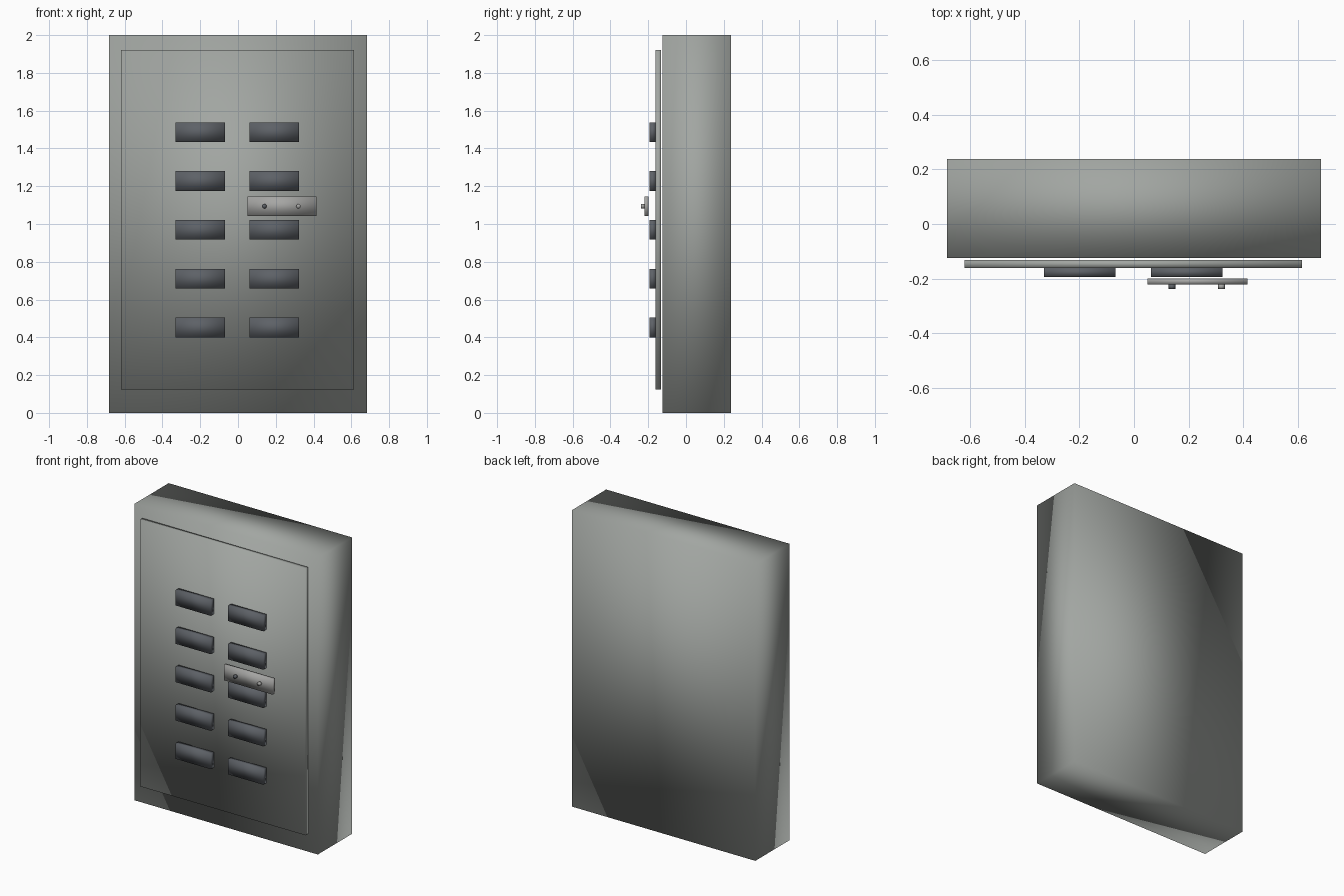
import bpy
import math

cube = bpy.data.objects.get("Cube")
if cube:
    bpy.data.objects.remove(cube, do_unlink=True)


def material(name, color):
    mat = bpy.data.materials.new(name)
    mat.use_nodes = True
    mat.diffuse_color = (*color, 1)
    mat.node_tree.nodes["Principled BSDF"].inputs["Base Color"].default_value = (*color, 1)
    return mat


steel = material("grey green steel", (0.36, 0.38, 0.36))
dark = material("dark slate", (0.11, 0.12, 0.135))
light = material("light grey metal", (0.38, 0.38, 0.37))


def finish(obj, name, mat):
    obj.name = name
    obj.data.materials.append(mat)
    for face in obj.data.polygons:
        face.use_smooth = True
    return obj


def box(name, x, y, z, mat):
    """Box spanning the (min, max) ranges, softly shaded across its corners."""
    bpy.ops.mesh.primitive_cube_add(size=1)
    obj = bpy.context.object
    for v in obj.data.vertices:
        v.co = [r[0] if c < 0 else r[1] for c, r in zip(v.co, (x, y, z))]
    return finish(obj, name, mat)


# Cabinet and door
box("cabinet_body", (-0.683, 0.683), (-0.125, 0.237), (0, 2), steel)
box("door_panel", (-0.619, 0.615), (-0.161, -0.132), (0.125, 1.922), steel)

# Two columns of vent slats
for side, x in (("right", -0.199), ("left", 0.193)):
    for row in range(5):
        z = 0.452 + row * 0.2585
        box(f"vent_slat_{side}_{row + 1}", (x - 0.131, x + 0.131),
            (-0.193, -0.161), (z - 0.052, z + 0.052), dark)

# Latch plate with two pegs
box("latch_plate", (0.049, 0.415), (-0.221, -0.199), (1.042, 1.146), light)
for name, x, mat in (("latch_peg_right", 0.139, dark), ("latch_peg_left", 0.32, light)):
    bpy.ops.mesh.primitive_cylinder_add(vertices=16, radius=0.012, depth=0.016,
                                        location=(x, -0.229, 1.094),
                                        rotation=(math.pi / 2, 0, 0))
    finish(bpy.context.object, name, mat)
